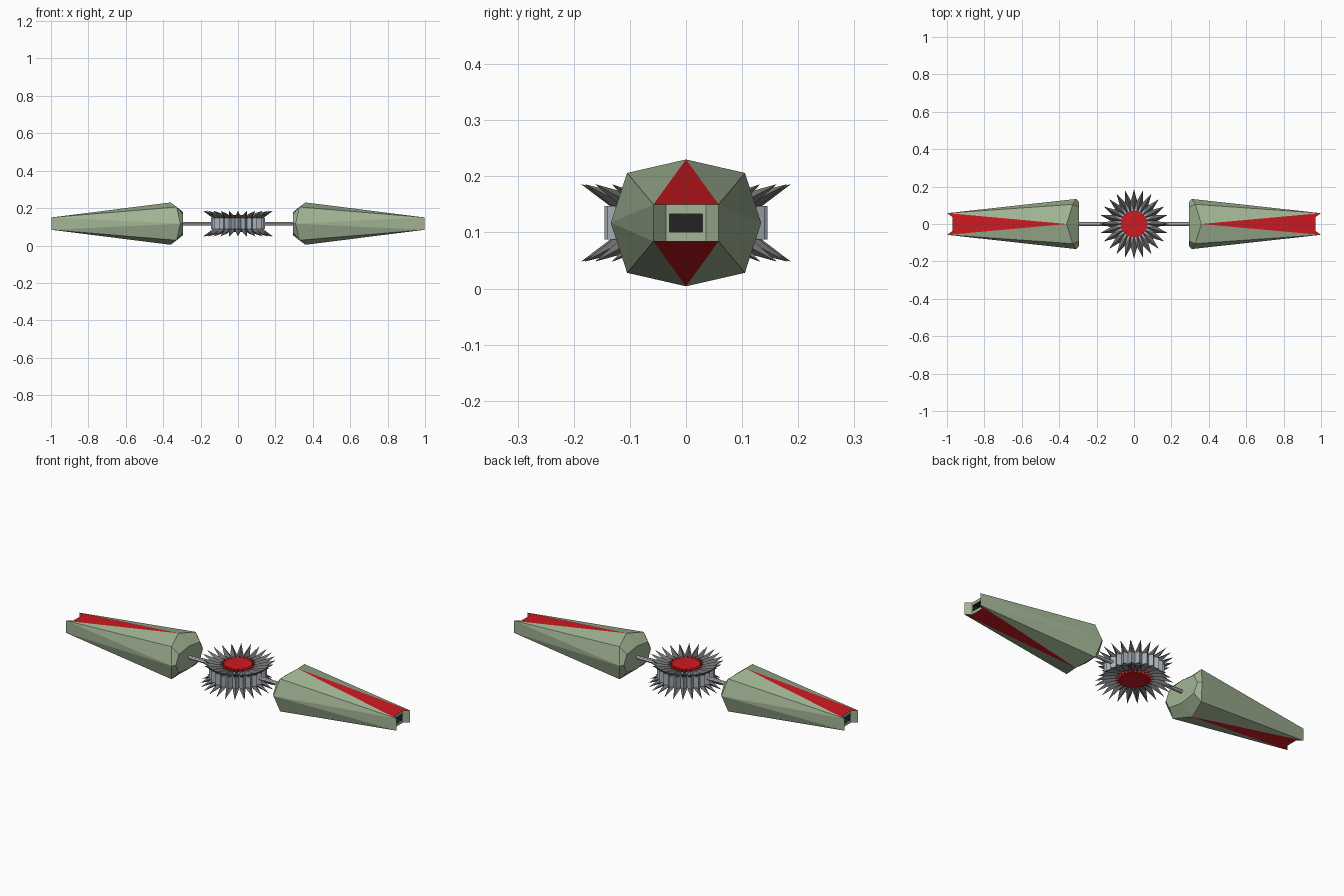
import bpy
from math import cos, sin, pi

if "Cube" in bpy.data.objects:
    bpy.data.objects.remove(bpy.data.objects["Cube"])

Z = 0.117  # height of the axle line


def material(name, rgb):
    m = bpy.data.materials.new(name)
    m.diffuse_color = (*rgb, 1)
    m.use_nodes = True
    m.node_tree.nodes["Principled BSDF"].inputs["Base Color"].default_value = m.diffuse_color
    return m


GREEN = material("sage_green", (0.36, 0.46, 0.30))
RED = material("red", (0.62, 0.01, 0.015))
BLACK = material("black", (0.015, 0.018, 0.015))
DARK = material("dark_steel", (0.16, 0.16, 0.165))
STEEL = material("steel", (0.38, 0.43, 0.48))


def build(name, verts, faces, mats, indices=None):
    me = bpy.data.meshes.new(name)
    me.from_pydata(verts, [], faces)
    for m in mats:
        me.materials.append(m)
    for p, i in zip(me.polygons, indices or [0] * len(faces)):
        p.material_index = i
    import bmesh
    bm = bmesh.new()
    bm.from_mesh(me)
    bmesh.ops.recalc_face_normals(bm, faces=bm.faces)
    bm.to_mesh(me)
    bm.free()
    ob = bpy.data.objects.new(name, me)
    bpy.context.collection.objects.link(ob)
    return ob


def pod(name, s):
    # shoulder ring: eight points starting at the top ridge
    ring = [(.36, 0, .113), (.328, .105, .089), (.308, .134, 0), (.328, .105, -.089),
            (.36, 0, -.113), (.328, -.105, -.089), (.308, -.134, 0), (.328, -.105, .089)]
    # inner end cap
    cap = [(.294, y * .87, z * .55) for x, y, z in ring]
    # outer tip: corners, recessed frame, socket rim and socket floor
    def rect(x, y, z):
        return [(x, y, z), (x, y, -z), (x, -y, -z), (x, -y, z)]
    verts = ring + cap + rect(.998, .058, .033) + rect(.97, .036, .033)
    verts += rect(.97, .029, .016) + rect(.92, .029, .016)
    T, F, H, B = 16, 20, 24, 28
    faces = [tuple(range(8, 16))] + [(i, (i + 1) % 8, 8 + (i + 1) % 8, 8 + i) for i in range(8)]
    # long tapering sides
    for c, (a, b, d) in enumerate([(0, 1, 2), (4, 3, 2), (4, 5, 6), (0, 7, 6)]):
        faces += [(T + c, a, b), (T + c, b, d)]
    faces += [(T, T + 1, 2), (T + 2, T + 3, 6)]
    faces += [(T, T + 1, F + 1, F), (T + 2, T + 3, F + 3, F + 2)]
    faces += [(F + i, F + (i + 1) % 4, H + (i + 1) % 4, H + i) for i in range(4)]
    idx = [0] * len(faces)
    # red panels above and below
    faces += [(0, T, F, F + 3, T + 3), (4, T + 1, F + 1, F + 2, T + 2)]
    idx += [1, 1]
    # black socket
    faces += [(H + i, H + (i + 1) % 4, B + (i + 1) % 4, B + i) for i in range(4)]
    faces += [(B, B + 1, B + 2, B + 3)]
    idx += [2] * 5
    build(name, [(s * x, y, z + Z) for x, y, z in verts], faces, [GREEN, RED, BLACK], idx)


pod("right_pod", 1)
pod("left_pod", -1)

# axle joining the pods
bpy.ops.mesh.primitive_cylinder_add(vertices=8, radius=.01, depth=.6,
                                    location=(0, 0, Z), rotation=(0, pi / 2, 0))
bpy.context.object.name = "axle"

N = 24


def star(name, outer, inner, z0, z1, mat):
    # toothed disc between two heights
    verts = []
    for z in (z0, z1):
        for i in range(2 * N):
            r, a = (inner if i % 2 else outer), pi * i / N
            verts.append((r * cos(a), r * sin(a), Z + z))
    n = 2 * N
    faces = [tuple(range(n)), tuple(range(n, 2 * n))]
    faces += [(i, (i + 1) % n, n + (i + 1) % n, n + i) for i in range(n)]
    build(name, verts, faces, [mat])


star("gear_body", .145, .127, -.03, .03, STEEL)
star("top_red_disc", .082, .066, .03, .046, RED)
star("bottom_red_disc", .082, .066, -.046, -.03, RED)


def spikes(name, s):
    # ring of flared blades (radius, side offset, height)
    blade = [(.065, 0, .038), (.125, .016, .036), (.187, 0, .069),
             (.125, -.016, .036), (.12, 0, .053), (.125, 0, .022)]
    verts, faces = [], []
    for k in range(N):
        a, b = 2 * pi * k / N, 6 * k
        verts += [(r * cos(a) - t * sin(a), r * sin(a) + t * cos(a), Z + s * z) for r, t, z in blade]
        for i in range(4):
            j = (i + 1) % 4
            faces += [(b + i, b + j, b + 4), (b + j, b + i, b + 5)]
    build(name, verts, faces, [DARK])


spikes("top_spikes", 1)
spikes("bottom_spikes", -1)
